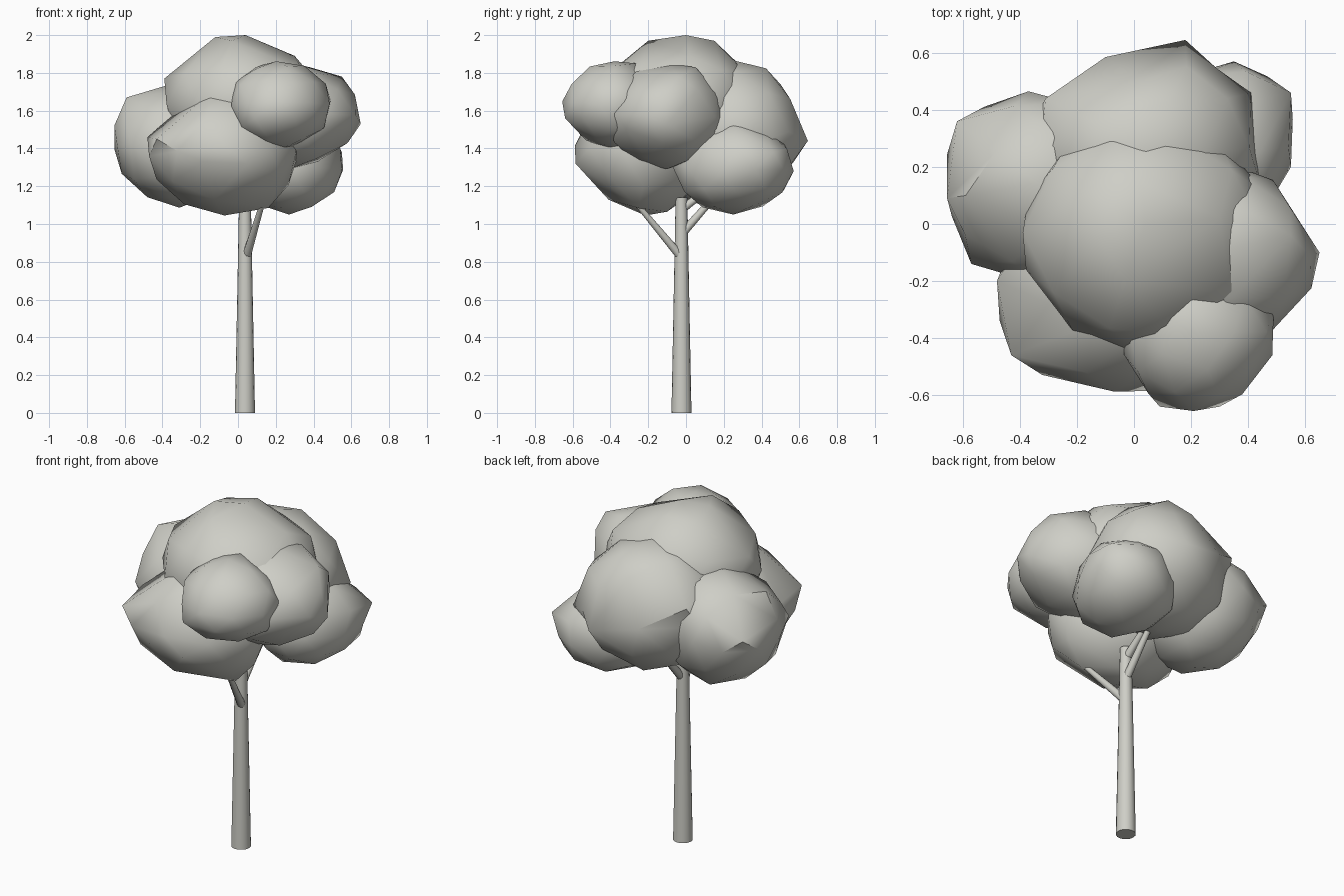
import bpy
import bmesh
import random
from math import radians, exp
from mathutils import Vector

random.seed(4)
cube = bpy.data.objects.get("Cube")
if cube:
    bpy.data.objects.remove(cube, do_unlink=True)

# One warm grey for the whole tree
grey = bpy.data.materials.new("warm_grey")
grey.use_nodes = True
colour = (0.62, 0.62, 0.57, 1)
grey.diffuse_color = colour
shader = next(n for n in grey.node_tree.nodes if n.type == 'BSDF_PRINCIPLED')
shader.inputs["Base Color"].default_value = colour


def finish(name, bm, angle):
    """Turn a bmesh into a smooth-shaded object with sharp creases."""
    bmesh.ops.recalc_face_normals(bm, faces=bm.faces)
    mesh = bpy.data.meshes.new(name)
    bm.to_mesh(mesh)
    bm.free()
    mesh.materials.append(grey)
    mesh.shade_smooth()
    mesh.set_sharp_from_angle(angle=radians(angle))
    obj = bpy.data.objects.new(name, mesh)
    bpy.context.collection.objects.link(obj)
    return obj


def limb(name, start, end, r_start, r_end, sides=12):
    """Tapered round limb between two points."""
    start, end = Vector(start), Vector(end)
    axis = end - start
    bm = bmesh.new()
    bmesh.ops.create_cone(bm, cap_ends=True, segments=sides,
                          radius1=r_start, radius2=r_end, depth=axis.length)
    obj = finish(name, bm, 40)
    obj.rotation_mode = 'QUATERNION'
    obj.rotation_quaternion = axis.to_track_quat('Z', 'Y')
    obj.location = (start + end) / 2


def leaf_clump(name, centre, radii, corners):
    """Faceted ball, slightly uneven, softly drawn out to a few corners."""
    bm = bmesh.new()
    bmesh.ops.create_icosphere(bm, subdivisions=2, radius=1)
    for v in bm.verts:
        k = random.uniform(0.97, 1.03)
        v.co = Vector(c + p * r * k for c, p, r in zip(centre, v.co, radii))
    free = list(bm.verts)
    for corner in map(Vector, corners):
        tip = min(free, key=lambda u: (u.co - corner).length)
        free.remove(tip)
        pull, origin = corner - tip.co, tip.co.copy()
        for v in free:
            v.co += 0.45 * pull * exp(-((v.co - origin).length / 0.2) ** 2)
        tip.co = corner
    finish(name, bm, 45)


# Trunk and branches
limb("trunk", (0.037, -0.024, 0), (0.037, -0.024, 1.14), 0.053, 0.031, 16)
limb("front_branch", (0.045, -0.03, 0.83), (0.135, -0.28, 1.13), 0.023, 0.013)
limb("back_branch", (0.04, -0.02, 0.95), (0.045, 0.2, 1.2), 0.023, 0.015)
limb("upper_back_branch", (0.037, -0.02, 1.08), (0.04, 0.14, 1.2), 0.023, 0.015)

# Crown, built from overlapping leaf clumps
leaf_clump("top_leaves", (0.04, -0.03, 1.64), (0.43, 0.42, 0.35),
           [(0.04, 0, 2), (-0.12, -0.05, 1.99), (0.46, -0.02, 1.7),
            (-0.39, -0.03, 1.77), (0.3, 0.02, 1.89), (-0.03, -0.2, 1.97),
            (0.02, 0.15, 1.97)])
leaf_clump("back_leaves", (0.04, 0.25, 1.5), (0.41, 0.35, 0.37),
           [(0.18, 0.645, 1.44), (-0.1, 0.585, 1.5), (0.41, 0.46, 1.46),
            (-0.31, 0.44, 1.62), (0.02, 0.5, 1.74)])
leaf_clump("left_leaves", (-0.31, 0.13, 1.425), (0.33, 0.34, 0.34),
           [(-0.655, 0.09, 1.52), (-0.62, 0.36, 1.48), (-0.37, 0.465, 1.45),
            (-0.57, -0.14, 1.43), (-0.59, 0.1, 1.67), (-0.4, -0.17, 1.25)])
leaf_clump("right_leaves", (0.27, -0.1, 1.57), (0.35, 0.33, 0.275),
           [(0.65, -0.1, 1.53), (0.55, -0.04, 1.78), (0.53, -0.31, 1.5),
            (0.38, 0.05, 1.83)])
leaf_clump("upper_front_leaves", (0.22, -0.375, 1.625), (0.27, 0.255, 0.235),
           [(0.09, -0.64, 1.56), (0.3, -0.64, 1.56), (0.49, -0.3, 1.65),
            (0.2, -0.26, 1.85)])
leaf_clump("lower_front_leaves", (-0.07, -0.23, 1.385), (0.4, 0.34, 0.325),
           [(-0.43, -0.46, 1.45), (-0.48, -0.2, 1.46), (-0.18, -0.56, 1.33),
            (0.05, -0.585, 1.32), (-0.14, -0.35, 1.7), (0.02, -0.1, 1.065),
            (0.16, -0.25, 1.085), (0.32, -0.2, 1.37)])
leaf_clump("lower_right_leaves", (0.275, 0.25, 1.305), (0.275, 0.32, 0.25),
           [(0.55, 0.46, 1.38), (0.27, 0.25, 1.05), (0.55, 0.2, 1.28),
            (0.35, 0.57, 1.28), (0.3, 0.23, 1.56)])
